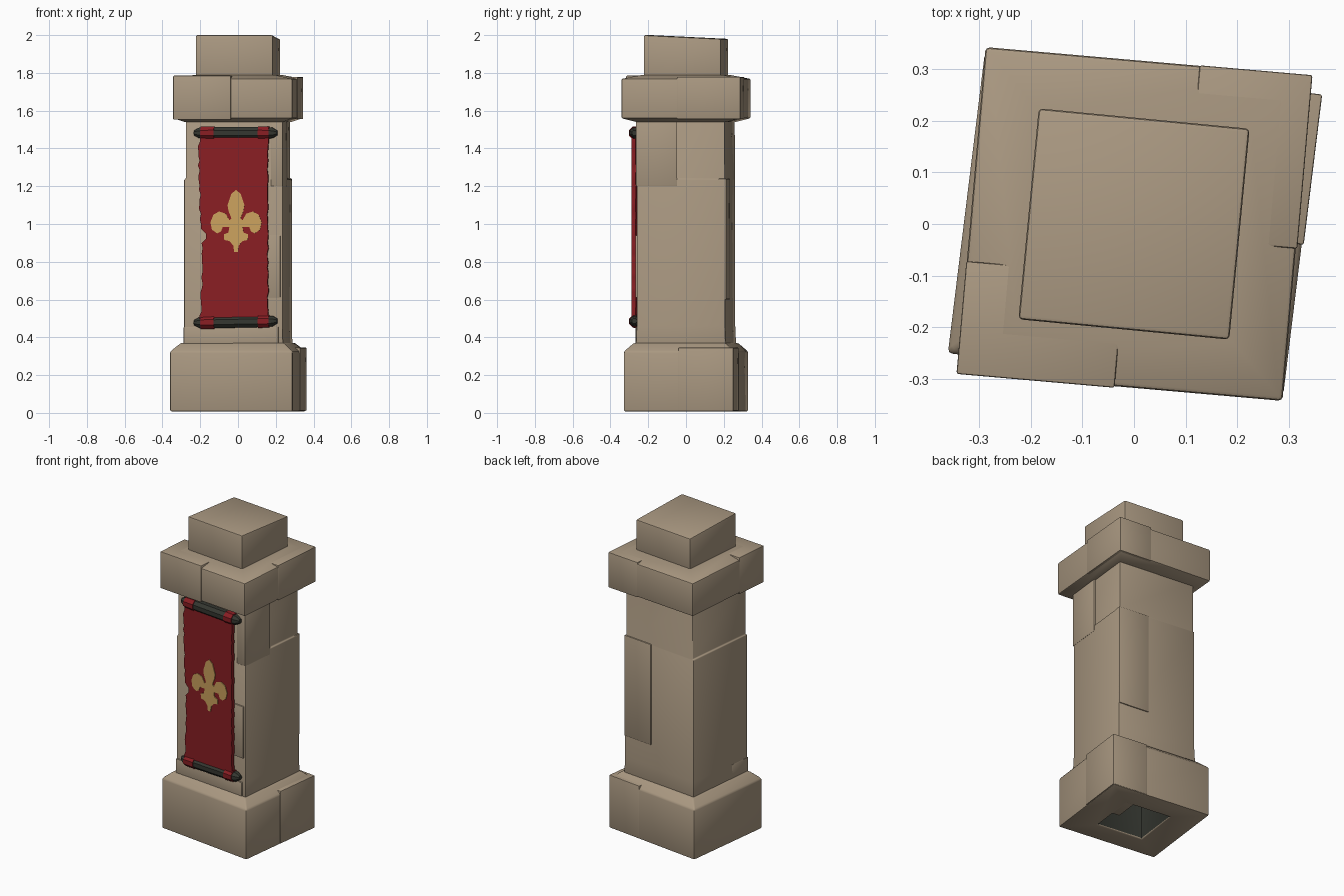
import bpy, bmesh, math, random
from mathutils import Matrix

if "Cube" in bpy.data.objects:
    bpy.data.objects.remove(bpy.data.objects["Cube"])

random.seed(4)


def material(name, rgb):
    m = bpy.data.materials.new(name)
    m.diffuse_color = (*rgb, 1)
    m.use_nodes = True
    m.node_tree.nodes["Principled BSDF"].inputs["Base Color"].default_value = m.diffuse_color
    return m


STONE = material("tan_stone", (0.40, 0.315, 0.22))
RED = material("red_cloth", (0.25, 0.013, 0.017))
GOLD = material("gold_paint", (0.60, 0.36, 0.11))
DARK = material("dark_iron", (0.035, 0.038, 0.03))


def finish(name, bm, mats, turn, smooth=40):
    """Turn the bmesh about z and make it an object."""
    bmesh.ops.recalc_face_normals(bm, faces=bm.faces)
    bm.transform(Matrix.Rotation(math.radians(turn), 4, 'Z'))
    me = bpy.data.meshes.new(name)
    bm.to_mesh(me)
    bm.free()
    for m in mats:
        me.materials.append(m)
    me.shade_smooth()
    me.set_sharp_from_angle(angle=math.radians(smooth))
    ob = bpy.data.objects.new(name, me)
    bpy.context.collection.objects.link(ob)
    return ob


def loft(rings):
    """Skin a list of equal-length rings and cap both ends."""
    bm = bmesh.new()
    vs = [[bm.verts.new(p) for p in r] for r in rings]
    n = len(rings[0])
    for a, b in zip(vs, vs[1:]):
        for i in range(n):
            bm.faces.new((a[i], a[(i + 1) % n], b[(i + 1) % n], b[i]))
    bm.faces.new(vs[0][::-1])
    bm.faces.new(vs[-1])
    bmesh.ops.recalc_face_normals(bm, faces=bm.faces)
    return bm


def soften(bm, width):
    edges = [e for e in bm.edges if e.calc_face_angle(0) > 0.7]
    bmesh.ops.bevel(bm, geom=edges, offset=width, segments=2, profile=0.5,
                    affect='EDGES', clamp_overlap=True)


def stone(name, turn, levels, bevel=0.008, tilt=0.0):
    """Rectangular stone tier from (half x, half y, z) levels."""
    rings = [[(sx * hx, sy * hy, z) for sx, sy in
              ((-1, -1), (1, -1), (1, 1), (-1, 1))] for hx, hy, z in levels]
    rings[-1] = [(x, y, z - tilt * (y > 0)) for x, y, z in rings[-1]]
    bm = loft(rings)
    soften(bm, bevel)
    for f in bm.faces:
        c = f.calc_center_median()
        if name == "base" and max(abs(c.x), abs(c.y)) < 0.151 and c.z < 0.29:
            f.material_index = 1
    return finish(name, bm, [STONE, DARK], turn)


def slab(name, turn, x0, x1, y0, y1, z0, z1):
    """Slightly raised stone patch."""
    bm = loft([[(x0, y0, z), (x1, y0, z), (x1, y1, z), (x0, y1, z)]
               for z in (z0, z1)])
    soften(bm, 0.004)
    return finish(name, bm, [STONE], turn)


# Stacked stone tiers, each turned a little
stone("base", -7, [(0.15, 0.15, 0.28), (0.15, 0.15, 0.008), (0.327, 0.292, 0.008),
                   (0.327, 0.292, 0.325), (0.275, 0.245, 0.37)])
stone("shaft", -6, [(0.266, 0.24, 0.34), (0.262, 0.235, 0.46), (0.262, 0.235, 1.236),
                    (0.254, 0.233, 1.24), (0.254, 0.233, 1.57)])
stone("capital", -5, [(0.262, 0.24, 1.54), (0.316, 0.316, 1.56),
                      (0.316, 0.316, 1.768), (0.21, 0.21, 1.79)])
stone("top_block", -5.5, [(0.205, 0.205, 1.75), (0.205, 0.205, 2.0)], tilt=0.02)

# Raised stone patches showing the joints
slab("capital_front_left_block", -5, -0.317, -0.01, -0.319, -0.1, 1.552, 1.785)
slab("capital_right_block", -5, 0.1, 0.319, -0.02, 0.317, 1.556, 1.779)
slab("base_right_block", -7, 0.1, 0.331, 0.0, 0.293, 0.012, 0.345)
slab("shaft_sill", -6, -0.264, 0.24, -0.243, -0.1, 0.34, 0.455)
slab("shaft_front_patch", -6, 0.12, 0.25, -0.243, -0.2, 0.61, 0.94)
slab("shaft_right_patch", -6, 0.2, 0.264, -0.24, -0.02, 1.2, 1.56)
slab("shaft_back_patch", -6, 0.06, 0.262, 0.2, 0.241, 0.6, 1.24)

# Banner cloth with torn side edges and a short rip on the left
rings = []
for i in range(41):
    z = 0.46 + i * 1.03 / 40
    left = -0.172 + random.uniform(-0.006, 0.006) - 0.008 * math.sin(z * 6)
    if i in (18, 19):
        left += 0.02
    right = 0.187 + random.uniform(-0.004, 0.004)
    rings.append([(left, -0.27, z), (right, -0.27, z),
                  (right, -0.248, z), (left, -0.248, z)])
finish("banner_cloth", loft(rings), [RED], -6)


# Rods with tapered ends, and the cloth loops around them
def rod(name, mat, z, stations, slope):
    rings = [[(x, -0.25 + r * math.cos(k * math.pi / 4 + 0.39),
               z + slope * x + r * math.sin(k * math.pi / 4 + 0.39))
              for k in range(8)] for x, r in stations]
    finish(name, loft(rings), [mat], -6, 30)


for place, z, slope in (("top", 1.482, 0.0), ("bottom", 0.482, 0.02)):
    rod(place + "_rod", DARK, z, [(-0.208, 0.014), (-0.18, 0.03), (-0.08, 0.034),
                                  (0.12, 0.034), (0.21, 0.03), (0.235, 0.014)], slope)
    rod(place + "_left_loop", RED, z, [(-0.172, 0.036), (-0.1, 0.038)], slope)
    rod(place + "_right_loop", RED, z, [(0.135, 0.038), (0.192, 0.036)], slope)

# Gold lily emblem: half outline mirrored, laid on the cloth as a thin plate
half = [(0.0, 1.18), (0.025, 1.16), (0.045, 1.10), (0.04, 1.07), (0.024, 1.03),
        (0.035, 1.02), (0.055, 1.055), (0.09, 1.066), (0.12, 1.05), (0.136, 1.01),
        (0.128, 0.97), (0.1, 0.95), (0.08, 0.96), (0.07, 0.985), (0.035, 0.985),
        (0.04, 0.955), (0.065, 0.945), (0.062, 0.915), (0.035, 0.91),
        (0.014, 0.885), (0.01, 0.853)]
outline = half + [(-x, z) for x, z in reversed(half) if x > 0]
finish("lily_emblem", loft([[(0.018 + x, y, z) for x, z in outline]
                            for y in (-0.268, -0.274)]), [GOLD], -6)
